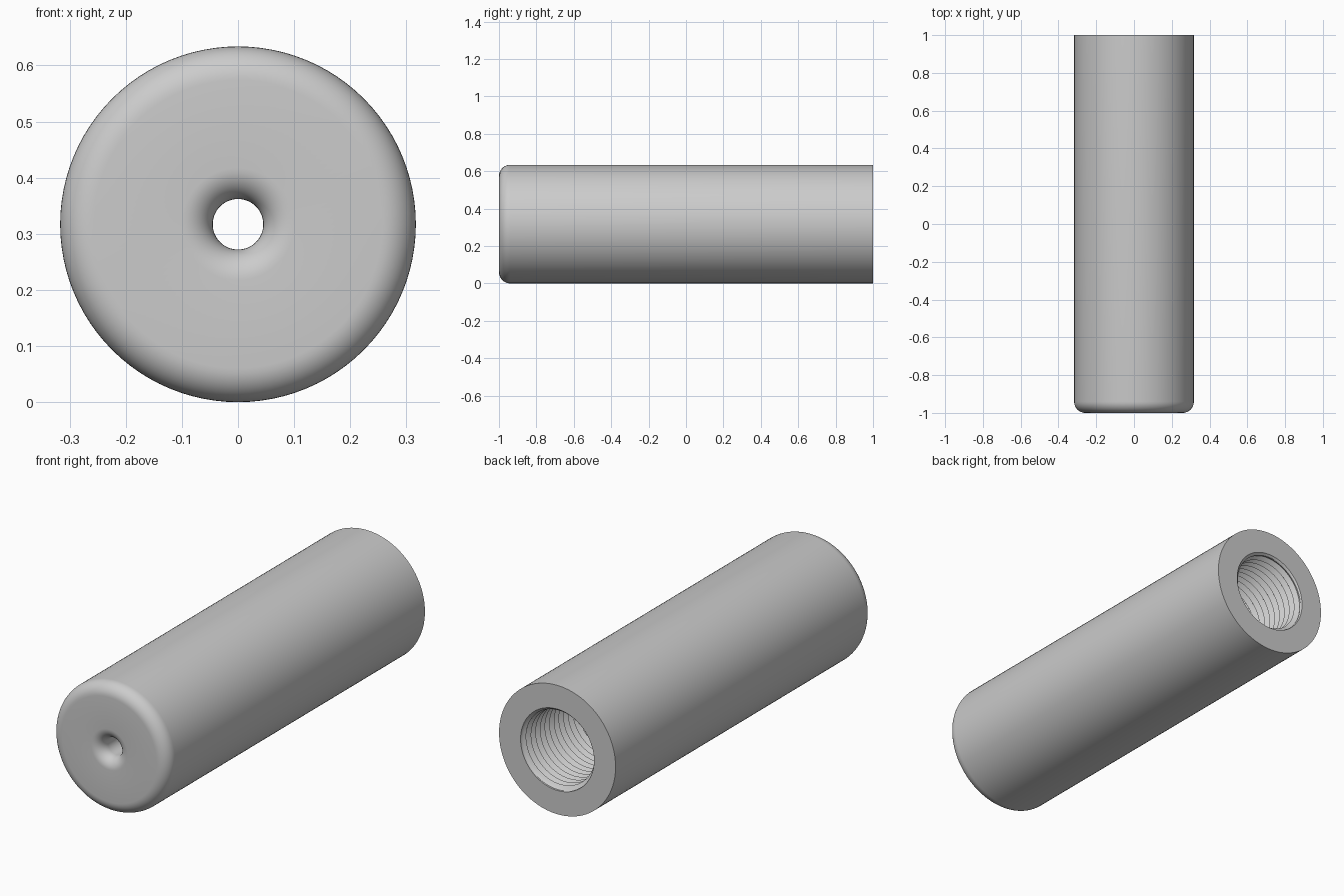
import bpy, bmesh
from math import pi, sin, cos
from mathutils import Vector

if "Cube" in bpy.data.objects:
    bpy.data.objects.remove(bpy.data.objects["Cube"])

SIDES = 96
OUTER, BORE, HOLE = 0.317, 0.2, 0.045
EDGE, LIP = 0.06, 0.055          # fillet radii
PITCH, DEPTH, STEPS = 0.036, 0.02, 6
THREAD_END = 0.55
FLOOR = -0.8


def arc(cr, cy, radius, start, end, n=10):
    """Fillet points as (radius from axis, y)."""
    angles = [start + (end - start) * i / n for i in range(n + 1)]
    return [(cr + radius * cos(a), cy + radius * sin(a)) for a in angles]


bm = bmesh.new()

# Turned body: outer wall, rounded front, flared hole, bore
profile = [(BORE, 1), (OUTER, 1)]
profile += arc(OUTER - EDGE, -1 + EDGE, EDGE, 0, -pi / 2)
profile += arc(HOLE + LIP, -1 + LIP, LIP, -pi / 2, -pi)
profile += [(HOLE, FLOOR), (BORE, FLOOR), (BORE, THREAD_END)]
verts = [bm.verts.new((r, y, 0)) for r, y in profile]
edges = [bm.edges.new(pair) for pair in zip(verts, verts[1:])]
bmesh.ops.spin(bm, geom=verts + edges, cent=(0, 0, 0), axis=(0, 1, 0),
               angle=2 * pi, steps=SIDES, use_merge=False)

# Helical thread, fading out at both ends of the threaded length
turns = int((1 - THREAD_END) / PITCH) + 2
rows = []
for i in range(-STEPS, turns * STEPS):
    row = []
    for j in range(SIDES + 1):
        a = 2 * pi * j / SIDES
        y = 1 - PITCH * (i / STEPS + j / SIDES)
        y = min(1, max(THREAD_END, y))
        fade = min(1, (1 - y) / 0.02, (y - THREAD_END) / 0.02)
        ridge = 1 - abs(2 * (i % STEPS) / STEPS - 1)
        r = BORE - DEPTH * ridge * fade
        row.append(bm.verts.new((r * cos(a), y, -r * sin(a))))
    rows.append(row)
for low, high in zip(rows, rows[1:]):
    for j in range(SIDES):
        quad = (low[j], low[j + 1], high[j + 1], high[j])
        if max(v.co.y for v in quad) - min(v.co.y for v in quad) > 1e-5:
            bm.faces.new(quad)

bmesh.ops.remove_doubles(bm, verts=bm.verts[:], dist=0.00005)
bmesh.ops.delete(bm, geom=[v for v in bm.verts if not v.link_faces], context='VERTS')
bmesh.ops.recalc_face_normals(bm, faces=bm.faces[:])
bmesh.ops.translate(bm, verts=bm.verts[:], vec=Vector((0, 0, OUTER)))

mesh = bpy.data.meshes.new("threaded_sleeve")
bm.to_mesh(mesh)
bm.free()
sleeve = bpy.data.objects.new("threaded_sleeve", mesh)
bpy.context.collection.objects.link(sleeve)

# Plain grey material
grey = bpy.data.materials.new("plain_grey")
grey.use_nodes = True
colour = (0.6, 0.6, 0.6, 1)
grey.diffuse_color = colour
grey.node_tree.nodes["Principled BSDF"].inputs["Base Color"].default_value = colour
mesh.materials.append(grey)

bpy.ops.object.select_all(action='DESELECT')
sleeve.select_set(True)
bpy.context.view_layer.objects.active = sleeve
bpy.ops.object.shade_smooth_by_angle(angle=pi / 6)
